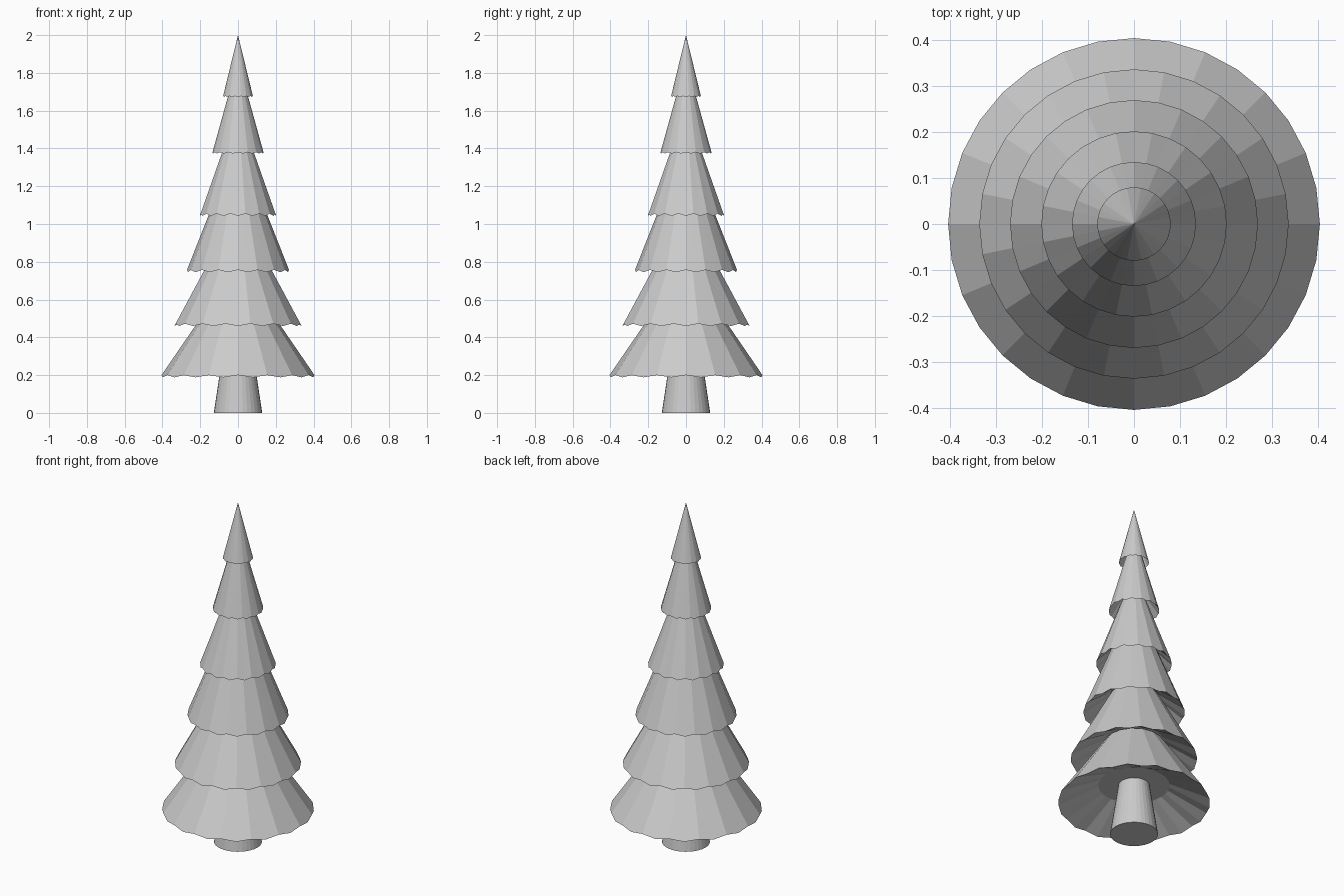
import bpy
import bmesh
from math import cos, sin, pi

SIDES = 32

cube = bpy.data.objects.get("Cube")
if cube:
    bpy.data.objects.remove(cube, do_unlink=True)

grey = bpy.data.materials.new("plain_grey")
grey.use_nodes = True
grey.diffuse_color = (0.6, 0.6, 0.6, 1)
grey.node_tree.nodes["Principled BSDF"].inputs["Base Color"].default_value = (0.6, 0.6, 0.6, 1)


def ring(bm, radius, z, dip=0, pinch=1, phase=0):
    """Ring of vertices; every second one can be lowered and pulled inward."""
    verts = []
    for i in range(SIDES):
        odd = (i + phase) % 2
        r = radius * (pinch if odd else 1)
        a = 2 * pi * i / SIDES
        verts.append(bm.verts.new((r * cos(a), r * sin(a), z - dip * odd)))
    return verts


def bridge(bm, low, high):
    for i in range(SIDES):
        j = (i + 1) % SIDES
        bm.faces.new((low[i], low[j], high[j], high[i]))


def finish(bm, name):
    bmesh.ops.recalc_face_normals(bm, faces=bm.faces)
    mesh = bpy.data.meshes.new(name)
    bm.to_mesh(mesh)
    bm.free()
    mesh.materials.append(grey)
    obj = bpy.data.objects.new(name, mesh)
    bpy.context.collection.objects.link(obj)


def branch_tier(name, hem_r, hem_z, top_r, top_z, dip, phase):
    bm = bmesh.new()
    hem = ring(bm, hem_r, hem_z, dip, 1, phase)
    # hollow underside with a flat ceiling
    ceiling = ring(bm, hem_r * 0.47, hem_z + 0.1)
    bridge(bm, ceiling, hem)
    bm.faces.new(ceiling)
    # sloping outside, closed by a cap or a point
    if top_r:
        top = ring(bm, top_r, top_z, 0, cos(pi / SIDES * 2), phase)
        bridge(bm, hem, top)
        bm.faces.new(top)
    else:
        tip = bm.verts.new((0, 0, top_z))
        for i in range(SIDES):
            bm.faces.new((hem[i], hem[(i + 1) % SIDES], tip))
    finish(bm, name)


# Trunk
bm = bmesh.new()
foot = ring(bm, 0.128, 0)
head = ring(bm, 0.083, 0.3)
bridge(bm, foot, head)
bm.faces.new(foot)
bm.faces.new(head)
finish(bm, "trunk")

# Branch tiers, from the bottom up: hem radius, hem height, top radius, top height, scallop
tiers = [
    (0.405, 0.2, 0.155, 0.565, 0.012),
    (0.337, 0.472, 0.13, 0.85, 0.012),
    (0.27, 0.757, 0.115, 1.15, 0.012),
    (0.202, 1.055, 0.06, 1.45, 0.012),
    (0.135, 1.38, 0.035, 1.74, 0.007),
    (0.08, 1.677, 0, 2.0, 0.004),
]
for n, (hem_r, hem_z, top_r, top_z, dip) in enumerate(tiers):
    branch_tier(f"branch_tier_{n + 1}", hem_r, hem_z, top_r, top_z, dip, n % 2)
